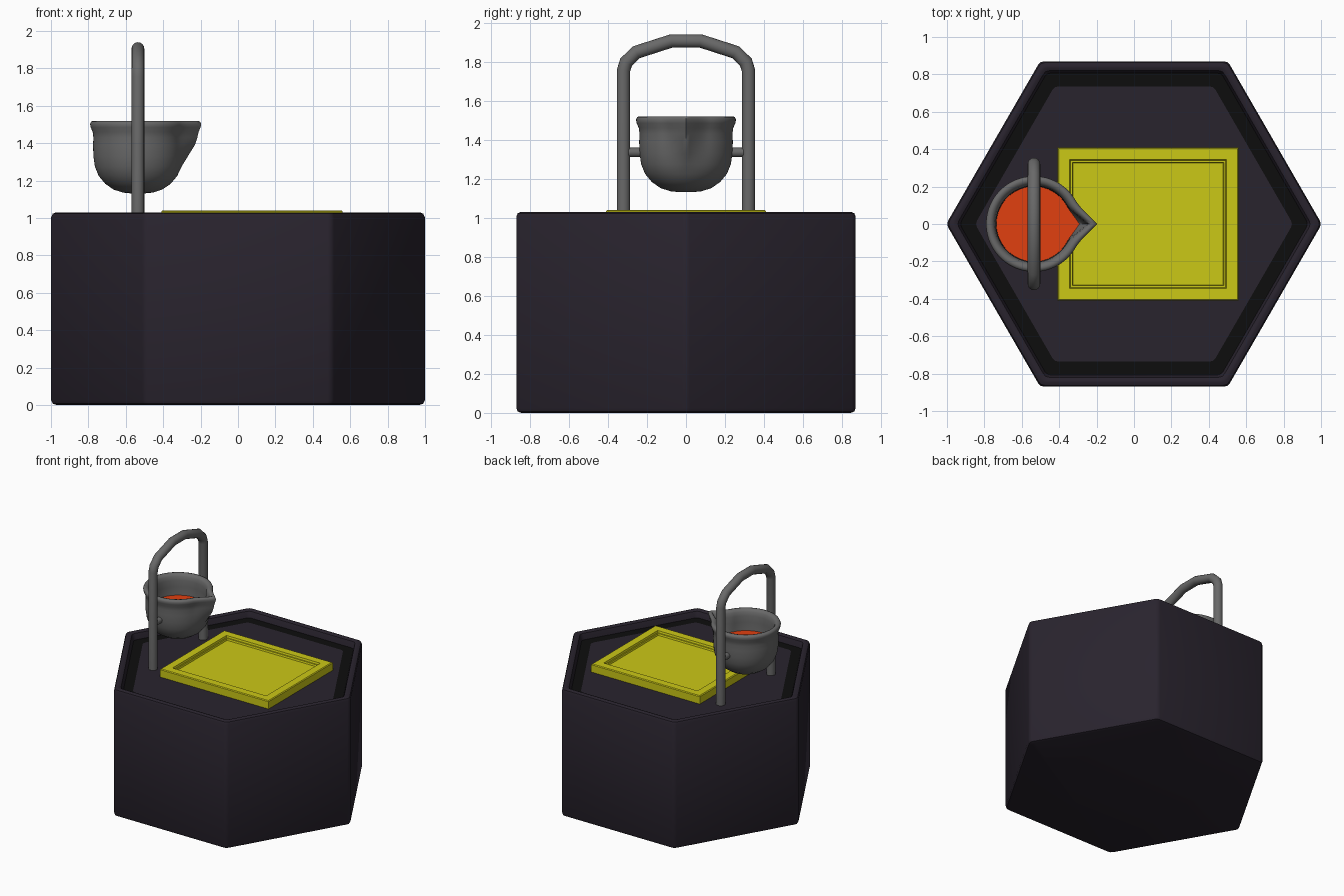
import bpy, bmesh, math
from mathutils import Vector

if "Cube" in bpy.data.objects:
    bpy.data.objects.remove(bpy.data.objects["Cube"])


def material(name, rgb):
    m = bpy.data.materials.new(name)
    m.diffuse_color = (*rgb, 1)
    m.use_nodes = True
    m.node_tree.nodes["Principled BSDF"].inputs["Base Color"].default_value = m.diffuse_color
    return m


DARK = material("dark_stone", (0.022, 0.017, 0.027))
BLACK = material("black_band", (0.004, 0.004, 0.004))
YELLOW = material("yellow_panel", (0.6, 0.58, 0.008))
METAL = material("grey_metal", (0.14, 0.14, 0.14))
HOT = material("molten_orange", (0.75, 0.05, 0.005))


def loft(name, rings, mats, band=None, caps=(True, True), angle=35):
    """Skin a list of closed rings; faces of strip number `band` use the second material."""
    bm = bmesh.new()
    loops = [[bm.verts.new(p) for p in ring] for ring in rings]
    n = len(loops[0])
    for k, (a, b) in enumerate(zip(loops, loops[1:])):
        for i in range(n):
            j = (i + 1) % n
            f = bm.faces.new((a[i], a[j], b[j], b[i]))
            f.material_index = 1 if k == band else 0
    if caps[0]:
        bm.faces.new(loops[0][::-1])
    if caps[1]:
        bm.faces.new(loops[-1])
    bmesh.ops.recalc_face_normals(bm, faces=bm.faces)
    me = bpy.data.meshes.new(name)
    bm.to_mesh(me)
    bm.free()
    ob = bpy.data.objects.new(name, me)
    bpy.context.collection.objects.link(ob)
    for m in mats:
        me.materials.append(m)
    bpy.ops.object.select_all(action='DESELECT')
    ob.select_set(True)
    bpy.context.view_layer.objects.active = ob
    bpy.ops.object.shade_smooth_by_angle(angle=math.radians(angle))
    return ob


def hex_ring(r, z, c=0.022):
    """Hexagon with three points on each softened corner."""
    pts = []
    corners = [Vector((r * math.cos(math.pi * k / 3), r * math.sin(math.pi * k / 3), z)) for k in range(6)]
    for k, p in enumerate(corners):
        a = p + (corners[k - 1] - p).normalized() * c
        b = p + (corners[(k + 1) % 6] - p).normalized() * c
        pts += [a, (a + b) / 4 + p / 2, b]
    return pts


def rect_ring(inset, z):
    x0, x1, y = -0.41 + inset, 0.56 - inset, 0.41 - inset
    return [(x0, -y, z), (x1, -y, z), (x1, y, z), (x0, y, z)]


def tube(name, path, r, sides=16):
    """Round bar along a path lying in a plane of constant x."""
    path = [Vector(p) for p in path]
    rings = []
    for i, p in enumerate(path):
        d0 = (p - path[max(i - 1, 0)]).normalized()
        d1 = (path[min(i + 1, len(path) - 1)] - p).normalized()
        t = (d0 + d1).normalized()
        side = Vector((1, 0, 0))
        up = t.cross(side)
        widen = 1 / max(t.dot(d1 if d1.length else d0), 0.5)
        rings.append([p + side * r * math.cos(a) + up * r * widen * math.sin(a)
                      for a in (2 * math.pi * s / sides for s in range(sides))])
    return loft(name, rings, [METAL])


# Hexagonal block with rounded rim and sunken top
FLOOR = 0.975
loft("hexagonal_base", [hex_ring(r, z) for r, z in (
    (0.975, 0), (0.996, 0.007), (1.004, 0.025), (1.004, 1.005), (0.996, 1.023),
    (0.978, 1.03), (0.965, 1.03), (0.947, 1.022), (0.94, 1.005), (0.932, FLOOR), (0.85, FLOOR))],
    [DARK, BLACK], band=9)

# Yellow panel with stepped frame
loft("yellow_panel", [rect_ring(i, z) for i, z in (
    (0, FLOOR - 0.01), (0, 1.034), (0.006, 1.04), (0.066, 1.04), (0.07, 1.025),
    (0.08, 1.025), (0.084, 1.012))], [YELLOW])

# Arched carrying frame
CX = -0.535
half = [(0.32, FLOOR - 0.01), (0.32, 1.755), (0.307, 1.797), (0.255, 1.848), (0.075, 1.906)]
tube("arch_frame", [(CX, -y, z) for y, z in half] + [(CX, y, z) for y, z in half[::-1]], 0.034)

# Pivot pins between cup and frame
for name, s in (("pivot_pin_front", -1), ("pivot_pin_back", 1)):
    tube(name, [(CX, s * 0.215, 1.335), (CX, s * 0.32, 1.335)], 0.024)


# Pouring cup with a pinched spout towards +x
def cup_ring(r, z):
    h = min(max((z - 1.25) / 0.2, 0), 1)
    h = h * h * (3 - 2 * h)
    pts = []
    for k in range(96):
        a = 2 * math.pi * k / 96
        off = min(a, 2 * math.pi - a)
        pull = max(0, 1 - off / math.radians(30)) ** 2
        q = r + 0.082 * h * pull
        pts.append((CX + q * math.cos(a), q * math.sin(a), z))
    return pts


loft("pouring_cup", [cup_ring(r, z) for r, z in (
    (0.03, 1.131), (0.08, 1.136), (0.13, 1.152), (0.175, 1.183), (0.21, 1.225), (0.23, 1.275),
    (0.238, 1.33), (0.24, 1.39), (0.238, 1.43), (0.242, 1.46), (0.253, 1.485), (0.256, 1.503),
    (0.25, 1.516), (0.237, 1.52), (0.222, 1.516), (0.21, 1.5), (0.204, 1.47), (0.202, 1.42),
    (0.203, 1.35), (0.19, 1.28), (0.15, 1.21), (0.08, 1.175), (0.02, 1.168))], [METAL], angle=60)

# Molten fill
loft("molten_fill", [cup_ring(0.201, 1.34), cup_ring(0.201, 1.352)], [HOT])
